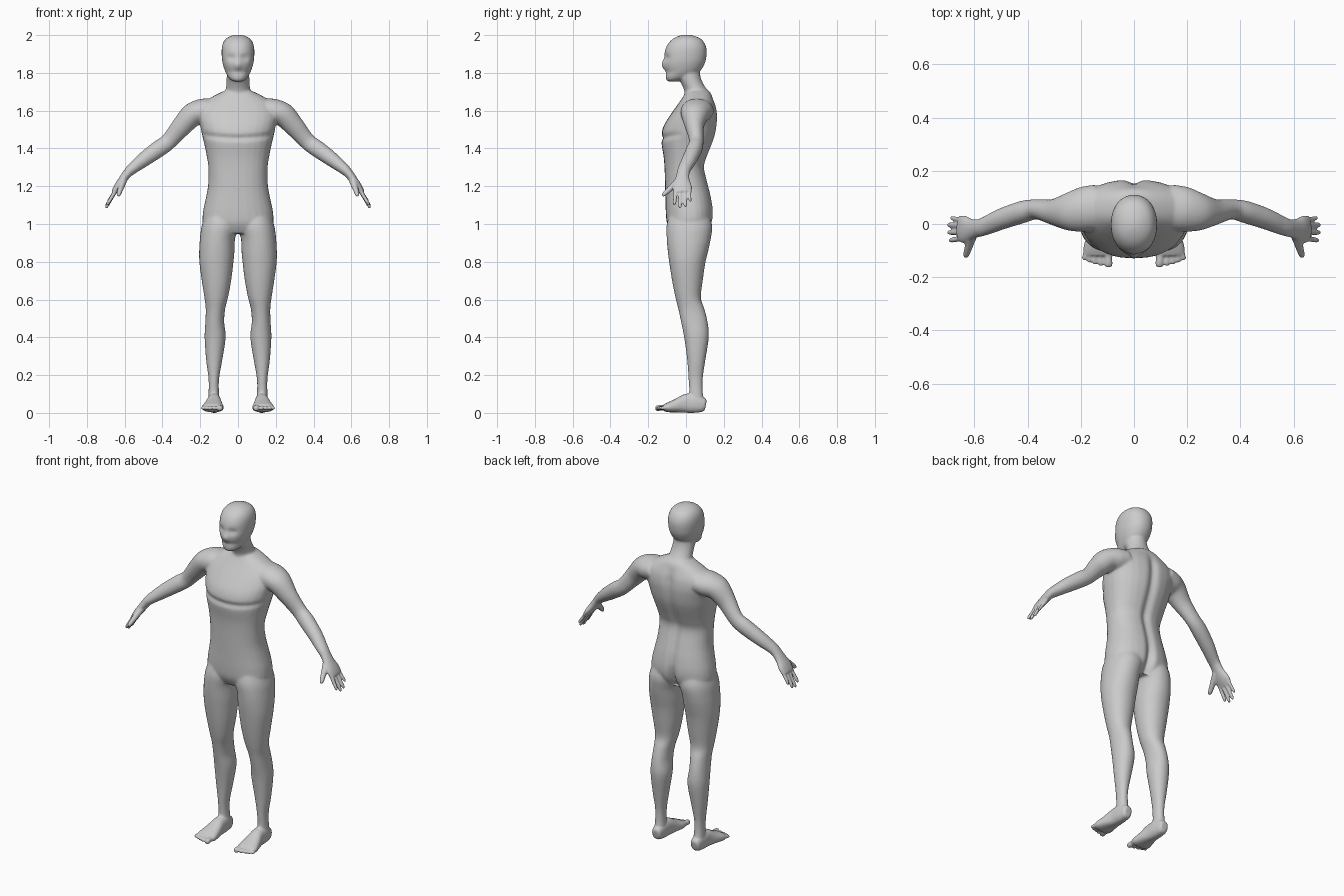
import bpy, bmesh, math
from mathutils import Vector

bm = bmesh.new()


def catmull(a, b, c, d, t):
    return 0.5 * (2 * b + (c - a) * t + (2 * a - 5 * b + 4 * c - d) * t * t
                  + (3 * b - a - 3 * c + d) * t ** 3)


def loft(rings, p=2.0, n=28, steps=4):
    """Closed skin over (centre, half axis u, half axis v) rings, splined along its length."""
    last = len(rings) - 1
    dense = []
    for i in range(last):
        q = [rings[max(0, min(last, k))] for k in (i - 1, i, i + 1, i + 2)]
        for s in range(steps):
            dense.append([catmull(*[r[j] for r in q], s / steps) for j in range(3)])
    dense.append(rings[-1])
    loops = []
    for c, u, v in dense:
        loop = []
        for k in range(n):
            a = math.tau * k / n
            ca, sa = math.cos(a), math.sin(a)
            fu = math.copysign(abs(ca) ** (2 / p), ca)
            fv = math.copysign(abs(sa) ** (2 / p), sa)
            loop.append(bm.verts.new(c + u * fu + v * fv))
        loops.append(loop)
    for a, b in zip(loops, loops[1:]):
        for k in range(n):
            bm.faces.new((a[k], a[(k + 1) % n], b[(k + 1) % n], b[k]))
    bm.faces.new(loops[0][::-1])
    bm.faces.new(loops[-1])


def stack(rows, side=1, p=2.0):
    """Horizontal slices given as (z, x0, x1, y0, y1)."""
    loft([(Vector((side * (x0 + x1) / 2, (y0 + y1) / 2, z)),
           Vector(((x1 - x0) / 2, 0, 0)), Vector((0, (y1 - y0) / 2, 0)))
          for z, x0, x1, y0, y1 in rows], p)


def tube(rows, side=1, ref=(0, 1, 0), p=2.0, n=24):
    """Tube through (x, y, z, thickness radius, width radius); width lies along ref."""
    pts = [Vector((side * r[0], r[1], r[2])) for r in rows]
    rings = []
    for i, r in enumerate(rows):
        t = (pts[min(i + 1, len(pts) - 1)] - pts[max(i - 1, 0)]).normalized()
        u = t.cross(Vector(ref)).normalized()
        rings.append((pts[i], u * r[3], t.cross(u) * r[4]))
    loft(rings, p, n)


def digit(a, b, r0, r1, side, ref):
    """Finger or toe with a rounded tip."""
    rows = []
    for t, k in ((0, 1), (0.5, 1), (0.85, 1), (0.96, 0.75), (1, 0.35)):
        r = (r0 + (r1 - r0) * t) * k
        rows.append([a[i] + (b[i] - a[i]) * t for i in range(3)] + [r, r])
    tube(rows, side, ref, n=12)


# torso
stack([(z, -w, w, f, b) for z, w, f, b in (
    (0.95, 0.10, -0.075, 0.10), (1.00, 0.18, -0.10, 0.135), (1.06, 0.186, -0.107, 0.145),
    (1.14, 0.17, -0.109, 0.135), (1.21, 0.158, -0.111, 0.118), (1.30, 0.157, -0.114, 0.098),
    (1.36, 0.166, -0.119, 0.114), (1.42, 0.178, -0.129, 0.138), (1.47, 0.19, -0.131, 0.155),
    (1.52, 0.20, -0.118, 0.164), (1.57, 0.21, -0.088, 0.167), (1.62, 0.20, -0.053, 0.16),
    (1.66, 0.16, -0.025, 0.145), (1.695, 0.095, -0.004, 0.13), (1.71, 0.06, 0.0, 0.115))], p=2.3)

# neck
stack([(z, -w, w, f, b) for z, w, f, b in (
    (1.65, 0.085, -0.01, 0.13), (1.70, 0.068, -0.008, 0.118), (1.74, 0.062, -0.024, 0.093),
    (1.78, 0.06, -0.045, 0.077), (1.83, 0.055, -0.05, 0.07))])

# head
stack([(z, -w, w, f, b) for z, w, f, b in (
    (1.755, 0.024, -0.098, -0.045), (1.765, 0.042, -0.105, -0.015), (1.785, 0.057, -0.109, 0.03),
    (1.81, 0.069, -0.112, 0.075), (1.84, 0.079, -0.118, 0.095), (1.87, 0.085, -0.119, 0.106),
    (1.92, 0.087, -0.111, 0.11), (1.955, 0.081, -0.095, 0.10), (1.98, 0.065, -0.07, 0.08),
    (1.995, 0.04, -0.04, 0.047), (2.002, 0.015, -0.015, 0.017))], p=2.15)

for s in (1, -1):
    # legs
    stack([(1.09, 0.04, 0.15, -0.07, 0.10), (1.0, 0.0, 0.19, -0.102, 0.138),
           (0.92, 0.016, 0.202, -0.102, 0.131), (0.85, 0.019, 0.206, -0.096, 0.116),
           (0.79, 0.025, 0.204, -0.088, 0.102), (0.70, 0.036, 0.192, -0.074, 0.089),
           (0.61, 0.053, 0.178, -0.056, 0.079), (0.55, 0.068, 0.171, -0.041, 0.098),
           (0.48, 0.073, 0.173, -0.026, 0.115), (0.40, 0.065, 0.177, -0.01, 0.121),
           (0.28, 0.083, 0.169, 0.006, 0.103), (0.18, 0.10, 0.156, 0.013, 0.089),
           (0.10, 0.10, 0.156, 0.018, 0.09), (0.04, 0.095, 0.158, 0.02, 0.098)], s, 2.1)

    # feet
    tube([(0.127, 0.105, 0.04, 0.02, 0.018), (0.127, 0.095, 0.042, 0.036, 0.028),
          (0.127, 0.05, 0.05, 0.05, 0.035), (0.127, 0.0, 0.05, 0.05, 0.038),
          (0.13, -0.05, 0.038, 0.036, 0.049), (0.133, -0.095, 0.029, 0.026, 0.058),
          (0.134, -0.118, 0.027, 0.018, 0.054)], s, (1, 0, 0), 2.4)

    # toes
    for x, y, r in ((0.094, -0.163, 0.016), (0.124, -0.158, 0.011), (0.147, -0.152, 0.011),
                    (0.168, -0.145, 0.0105), (0.188, -0.136, 0.010)):
        digit((x * 0.8 + 0.027, -0.09, 0.03), (x, y, 0.024), r, r * 0.95, s, (1, 0, 0))

    # arms
    tube([(0.13, 0.065, 1.605, 0.06, 0.085), (0.19, 0.055, 1.595, 0.068, 0.085),
          (0.245, 0.046, 1.575, 0.063, 0.072), (0.30, 0.045, 1.515, 0.054, 0.05),
          (0.34, 0.052, 1.468, 0.047, 0.041), (0.375, 0.055, 1.43, 0.044, 0.038),
          (0.42, 0.045, 1.398, 0.045, 0.042), (0.50, 0.018, 1.34, 0.039, 0.04),
          (0.565, -0.01, 1.288, 0.029, 0.035), (0.59, -0.016, 1.262, 0.024, 0.034),
          (0.612, -0.02, 1.232, 0.022, 0.04), (0.637, -0.02, 1.197, 0.020, 0.052),
          (0.658, -0.018, 1.166, 0.014, 0.048)], s)

    # fingers
    for y0, y1, x, z, r in ((0.015, 0.023, 0.69, 1.117, 0.0095), (-0.007, -0.003, 0.70, 1.09, 0.0105),
                            (-0.031, -0.032, 0.70, 1.083, 0.0105), (-0.054, -0.062, 0.694, 1.10, 0.0105)):
        digit((0.643, y0, 1.185), (x, y1, z), r * 1.1, r * 0.85, s, (0, 1, 0))

    # thumbs
    digit((0.607, -0.035, 1.232), (0.634, -0.126, 1.148), 0.021, 0.011, s, (0, 1, 0))

bmesh.ops.recalc_face_normals(bm, faces=bm.faces[:])
mesh = bpy.data.meshes.new("body")
bm.to_mesh(mesh)
bm.free()
body = bpy.data.objects.new("body", mesh)
bpy.context.collection.objects.link(body)

# fuse the parts into one skin
remesh = body.modifiers.new("fuse", 'REMESH')
remesh.mode = 'VOXEL'
remesh.voxel_size = 0.005
deps = bpy.context.evaluated_depsgraph_get()
fused = bpy.data.meshes.new_from_object(body.evaluated_get(deps))
body.modifiers.clear()
body.data = fused
bpy.data.meshes.remove(mesh)
fused.name = "body"


def bump(d, w):
    return math.exp(-(d / w) ** 2)


# sculpt the spine, seat cleft, chest crease, eye hollows and nose
soft, fine = [], []
for v in fused.vertices:
    x, y, z = v.co
    if y > 0.03 and abs(x) < 0.1 and 0.95 < z < 1.68:
        v.co.y -= 0.016 * bump(x, 0.022) * min(1, (1.68 - z) / 0.08)
        v.co.y -= 0.022 * bump(x, 0.018) * bump(z - 1.0, 0.07)
    if y < -0.03 and abs(x) < 0.19 and 1.4 < z < 1.55:
        v.co.y += 0.012 * bump(z - 1.455 - 0.5 * x * x, 0.013)
    if y < -0.05 and abs(x) < 0.09 and z > 1.77:
        v.co.y += 0.013 * bump(abs(x) - 0.036, 0.024) * bump(z - 1.88, 0.016)
        v.co.y += 0.006 * bump(z - 1.805, 0.012)
        v.co.y -= 0.016 * bump(x, 0.016) * bump(z - 1.842, 0.022)
    (fine if abs(x) > 0.57 or z < 0.1 else soft).append(v.index)

# soften the joins, keeping hands and feet crisp
group = body.vertex_groups.new(name="soften")
group.add(soft, 1.0, 'REPLACE')
group.add(fine, 0.2, 'REPLACE')
smooth = body.modifiers.new("soften", 'SMOOTH')
smooth.factor = 0.5
smooth.iterations = 22
smooth.vertex_group = group.name
thin = body.modifiers.new("thin", 'DECIMATE')
thin.ratio = 0.25
fused.polygons.foreach_set("use_smooth", [True] * len(fused.polygons))
